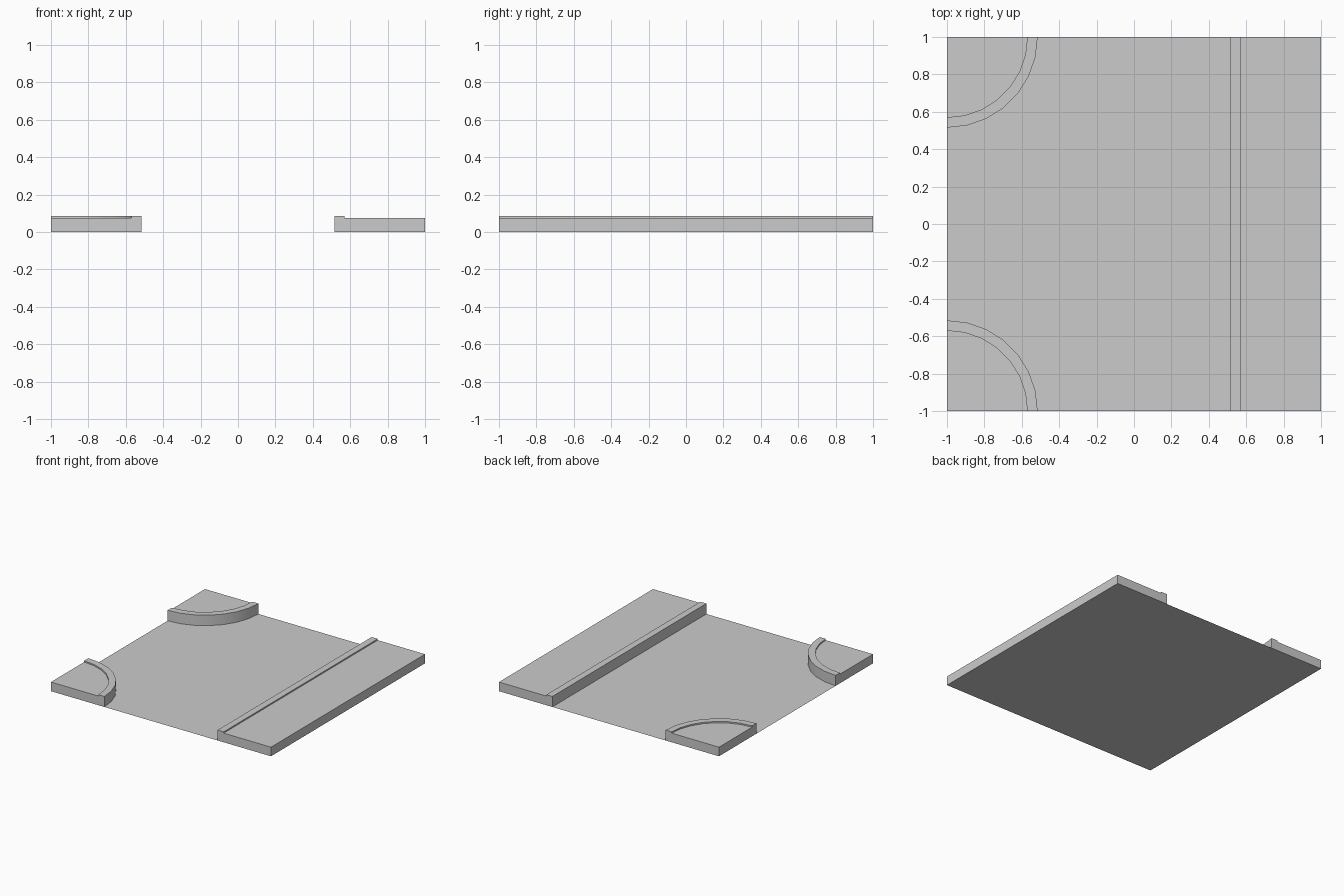
import bpy, bmesh, math
from mathutils import Vector, Matrix

cube = bpy.data.objects.get("Cube")
if cube:
    bpy.data.objects.remove(cube)

PAVE_Z, KERB_Z = 0.075, 0.086     # paving and kerb heights
PAVE_W, KERB_W = 0.43, 0.485      # distances from the tile edge

grey = bpy.data.materials.new("concrete grey")
grey.use_nodes = True
colour = (0.6, 0.6, 0.6, 1)
grey.diffuse_color = colour
grey.node_tree.nodes["Principled BSDF"].inputs["Base Color"].default_value = colour

# Pavement section: distance from the tile edge, height
SECTION = [(0, 0), (0, PAVE_Z), (PAVE_W, PAVE_Z), (PAVE_W, KERB_Z), (KERB_W, KERB_Z), (KERB_W, 0)]


def finish(name, bm):
    bmesh.ops.remove_doubles(bm, verts=bm.verts, dist=0.0001)
    bmesh.ops.recalc_face_normals(bm, faces=bm.faces)
    mesh = bpy.data.meshes.new(name)
    bm.to_mesh(mesh)
    bm.free()
    mesh.materials.append(grey)
    obj = bpy.data.objects.new(name, mesh)
    bpy.context.collection.objects.link(obj)
    bpy.ops.object.select_all(action='DESELECT')
    bpy.context.view_layer.objects.active = obj
    obj.select_set(True)
    bpy.ops.object.shade_smooth_by_angle(angle=math.radians(30))
    return obj


def section_face(bm, origin, direction):
    verts = [bm.verts.new(origin + direction * d + Vector((0, 0, z))) for d, z in SECTION]
    return bm.faces.new(verts)


# Road surface
bm = bmesh.new()
bmesh.ops.create_grid(bm, x_segments=1, y_segments=1, size=1)
finish("road", bm)

# Straight pavement along the left side
bm = bmesh.new()
face = section_face(bm, Vector((1, -1, 0)), Vector((-1, 0, 0)))
new = bmesh.ops.extrude_face_region(bm, geom=[face], use_keep_orig=True)
bmesh.ops.translate(bm, verts=[v for v in new["geom"] if isinstance(v, bmesh.types.BMVert)], vec=(0, 2, 0))
finish("straight_pavement", bm)

# Rounded corner pavements on the right side
for name, side in (("front_corner_pavement", -1), ("back_corner_pavement", 1)):
    bm = bmesh.new()
    corner = Vector((-1, side, 0))
    face = section_face(bm, corner, Vector((1, 0, 0)))
    edges = list(face.edges)
    bmesh.ops.spin(bm, geom=edges, cent=corner, axis=(0, 0, 1),
                   angle=-side * math.pi / 2, steps=7)
    section_face(bm, corner, Vector((0, -side, 0)))
    bmesh.ops.dissolve_degenerate(bm, edges=bm.edges, dist=0.0001)
    finish(name, bm)
